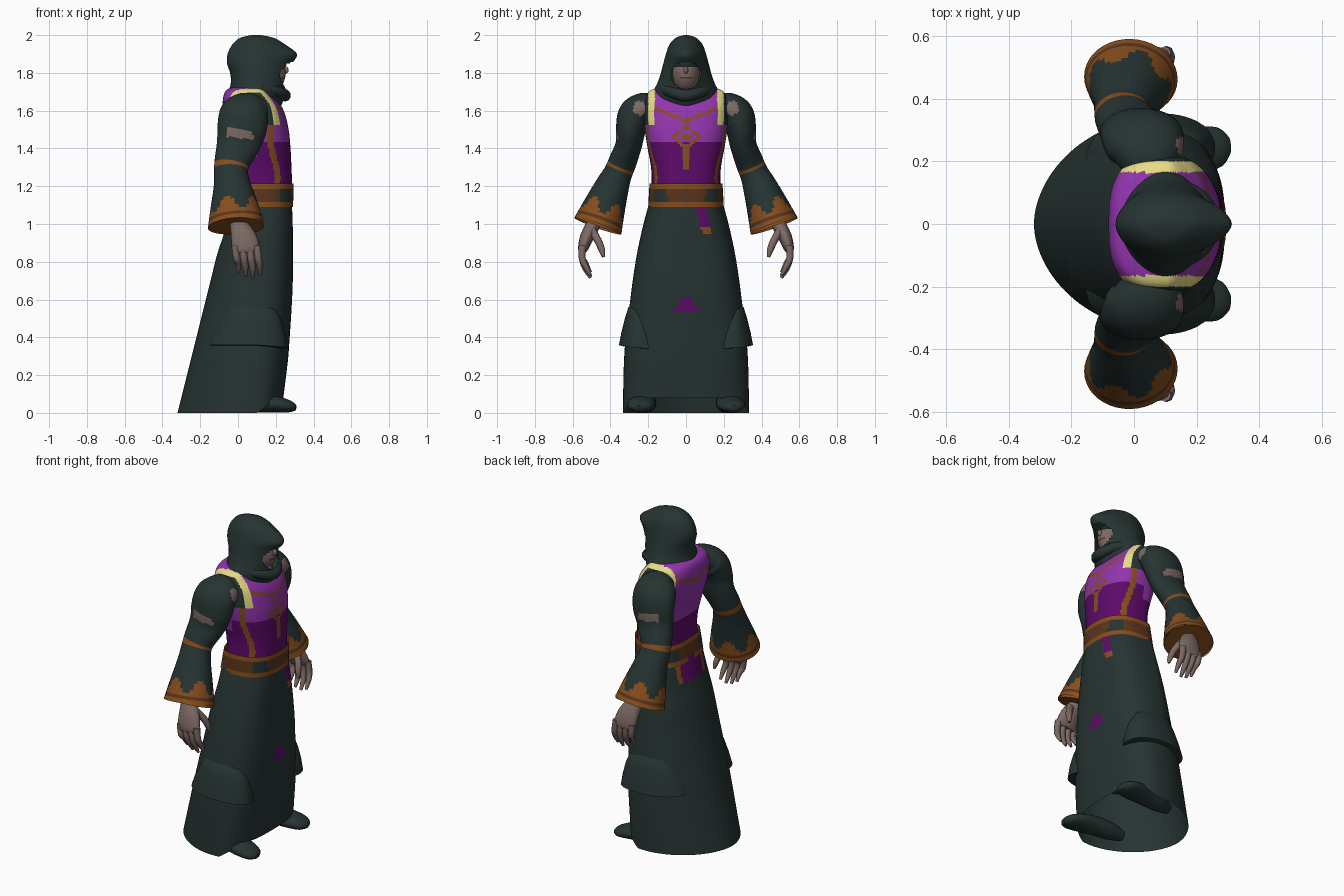
import bpy, bmesh, math
from mathutils import Vector

if "Cube" in bpy.data.objects:
    bpy.data.objects.remove(bpy.data.objects["Cube"])

COLOURS = {
    "dark_green_cloth": (.019, .034, .032), "light_purple": (.29, .035, .42),
    "deep_purple": (.11, .003, .14), "orange_brown_trim": (.24, .075, .012),
    "belt_leather": (.10, .035, .012), "cream_strap": (.80, .72, .24),
    "skin": (.20, .14, .125), "hood_shade": (.012, .018, .018),
}
GREEN, LIGHT, DEEP, BROWN, LEATHER, CREAM, SKIN, SHADE = range(len(COLOURS))
MATERIALS = []
for key, rgb in COLOURS.items():
    m = bpy.data.materials.new(key)
    m.use_nodes = True
    m.diffuse_color = (*rgb, 1)
    bsdf = m.node_tree.nodes["Principled BSDF"]
    bsdf.inputs["Base Color"].default_value = (*rgb, 1)
    bsdf.inputs["Roughness"].default_value = .9
    MATERIALS.append(m)


def finish(name, bm, paint, cut=None):
    """Turn a bmesh into an object, coloured by paint(face centre, face)."""
    if cut:
        doomed = [f for f in bm.faces if cut(f.calc_center_median())]
        bmesh.ops.delete(bm, geom=doomed, context="FACES")
    bmesh.ops.recalc_face_normals(bm, faces=bm.faces)
    me = bpy.data.meshes.new(name)
    for f in bm.faces:
        f.smooth = True
        f.material_index = paint(f.calc_center_median(), f) if callable(paint) else paint
    bm.to_mesh(me)
    bm.free()
    for m in MATERIALS:
        me.materials.append(m)
    me.set_sharp_from_angle(angle=math.radians(50))
    ob = bpy.data.objects.new(name, me)
    bpy.context.collection.objects.link(ob)


def skin_rings(name, rings, paint, closed=True, caps=False, cut=None, uv_paint=None):
    """Bridge a list of equal-length point rings."""
    bm = bmesh.new()
    vs = [[bm.verts.new(p) for p in ring] for ring in rings]
    n, uv = len(rings[0]), []
    for i in range(len(vs) - 1):
        for j in range(n if closed else n - 1):
            k = (j + 1) % n
            bm.faces.new((vs[i][j], vs[i][k], vs[i + 1][k], vs[i + 1][j]))
            uv.append(((i + .5) / (len(vs) - 1), (j + .5) / n * math.tau))
    if caps:
        for ring in (vs[0], vs[-1]):
            bm.faces.new(ring)
            uv.append((0, 0))
    bm.faces.index_update()
    if uv_paint:
        paint = lambda c, f: uv_paint(c, *uv[f.index])
    finish(name, bm, paint, cut)


def resample(rows, count):
    """Smooth curve through the rows, as count + 1 rows."""
    out, last = [], len(rows) - 1
    for s in range(count + 1):
        u = s / count * last
        i = min(int(u), last - 1)
        t = u - i
        quad = (rows[max(i - 1, 0)], rows[i], rows[i + 1], rows[min(i + 2, last)])
        out.append([b + t * (c - a) / 2 + t * t * (a - 2.5 * b + 2 * c - d / 2)
                    + t ** 3 * (1.5 * (b - c) + (d - a) / 2) for a, b, c, d in zip(*quad)])
    return out


def oval(z, back, front, width, a, mid, front_e=1, back_e=1, grow=0):
    """Point on a body outline with separate front and back shapes."""
    c, s = math.cos(a), math.sin(a)
    e = front_e if c > 0 else back_e
    reach = (front - mid if c > 0 else mid - back) + grow
    return Vector((mid + reach * math.copysign(abs(c) ** e, c),
                   (width + grow) * math.copysign(abs(s) ** e, s), z))


def body(rows, count, n, mid, fe=1, be=1, grow=0):
    return [[oval(*r, math.tau * j / n, mid, fe, be, grow) for j in range(n)]
            for r in resample(rows, count)]


def tube(rows, count, n, ref=(1, 0, 0), side=1):
    """Rings along a path of (x, y, z, radius along ref, other radius)."""
    rows = resample(rows, count)
    pts, rings = [Vector(r[:3]) for r in rows], []
    for i, p in enumerate(pts):
        t = (pts[min(i + 1, count)] - pts[max(i - 1, 0)]).normalized()
        u = Vector(ref)
        u = (u - t * u.dot(t)).normalized()
        v = t.cross(u)
        ring = [p + u * rows[i][3] * math.cos(a) + v * rows[i][4] * math.sin(a)
                for a in (math.tau * j / n for j in range(n))]
        rings.append([Vector((q.x, q.y * side, q.z)) for q in ring])
    return rings


# Robe skirt, raised over the feet at the front
SKIRT = [(1.12, -.035, .285, .193), (.98, -.065, .29, .23), (.84, -.11, .29, .26),
         (.7, -.145, .29, .282), (.56, -.18, .284, .3), (.42, -.215, .275, .318),
         (.28, -.25, .265, .328), (.14, -.285, .253, .332), (0, -.32, .24, .334)]


def skirt_paint(c, f):
    if c.x > .2 and .53 < c.z < .63 and abs(c.y) < .075 * (.635 - c.z) / .1:
        return DEEP
    if c.x > .2 and .95 < c.z and abs(c.y - .075 - (1.1 - c.z) * .25) < .025:
        return DEEP if c.z > .98 else BROWN
    if c.x < 0 and c.z > .98 and abs(c.y) < .13:
        return DEEP if abs(c.y) < .1 else BROWN
    return GREEN


rings = body(SKIRT, 90, 120, .05, .72, 1.08)
for ring in rings:
    for p in ring:
        p.z += .08 * max(0, 1 - p.z / .3) * min(1, max(0, (p.x - .1) / .12))
skin_rings("robe_skirt", rings, skirt_paint)

# Torso with seams, straps and chest ornament
TORSO = [(1.08, -.03, .28, .19), (1.2, 0, .286, .182), (1.3, .0, .283, .185),
         (1.4, -.02, .278, .203), (1.5, -.05, .268, .218), (1.6, -.075, .242, .222),
         (1.66, -.08, .2, .215), (1.71, -.06, .15, .185), (1.73, 0, .1, .08)]


def torso_paint(c, f):
    y, z = abs(c.y), c.z
    if z > 1.52 and y > .2:
        return GREEN
    if z > 1.52 and y > .165 and c.x > -.07:
        return CREAM
    if z < 1.56 and abs(c.x - .19 - .02 * math.sin((1.35 - z) * 14)) < .016:
        return BROWN
    if abs(z - 1.545 - .42 * y) < .009 and c.x > .12:
        return BROWN
    if c.x < 0 and abs(z - 1.6 - .3 * y) < .01:
        return BROWN
    diamond = y * .8 + abs(z - 1.46)
    if c.x > .2 and (.05 < diamond < .066 or diamond < .024
                     or (y < .016 and 1.29 < z < 1.4)):
        return BROWN
    return LIGHT if z > (1.43 if c.x > .1 else 1.36) else DEEP


skin_rings("torso", body(TORSO, 72, 128, .1, .8, .7), torso_paint, caps=True)


# Belt
def belt_paint(c, f):
    if abs(c.z - 1.155) > .035:
        return BROWN
    return GREEN if .1 < abs(c.y) < .17 else LEATHER


BELT = [(1.09, -.03, .28, .19), (1.15, -.018, .284, .187), (1.215, -.005, .285, .183)]
skin_rings("belt", body(BELT, 12, 64, .1, .8, .7, grow=.01), belt_paint)

# Hood with a face opening and a forward peak
HOOD = [(2.0, .07, .12, .012), (1.985, .01, .19, .055), (1.95, -.03, .25, .088),
        (1.9, -.055, .312, .106), (1.85, -.058, .288, .12), (1.8, -.042, .272, .133),
        (1.75, -.038, .262, .15), (1.7, -.05, .25, .172), (1.655, -.065, .24, .165),
        (1.62, -.02, .22, .11), (1.615, .04, .16, .05)]
skin_rings("hood", body(HOOD, 60, 72, .1, 1.2, 1.1), GREEN, caps=True,
           cut=lambda c: c.x > .15 and (c.y / .078) ** 2 + ((c.z - 1.787) / .075) ** 2 < 1)
skin_rings("collar_fold", tube([(.12, .13, 1.72, .03, .03), (.21, .08, 1.7, .03, .03),
                                (.25, 0, 1.68, .032, .03), (.21, -.08, 1.7, .03, .03),
                                (.12, -.13, 1.72, .03, .03)], 20, 10, (0, 0, 1)), GREEN, caps=True)


# Head, shaded under the hood
def ball(name, centre, size, paint):
    bm = bmesh.new()
    bmesh.ops.create_uvsphere(bm, u_segments=40, v_segments=32, radius=1)
    for v in bm.verts:
        v.co = Vector(centre) + Vector(a * b for a, b in zip(v.co, size))
    finish(name, bm, paint)


def face_paint(c, f):
    if c.z > 1.835:
        return SHADE
    return LEATHER if abs(c.z - 1.775) < .005 and abs(c.y) < .028 else SKIN


ball("head", (.16, 0, 1.8), (.092, .072, .105), face_paint)
ball("nose", (.25, 0, 1.815), (.018, .012, .02), SKIN)

# Sleeves, hands, feet and side flaps
ARM = [(.04, .16, 1.63, .07, .06), (.04, .22, 1.615, .115, .082), (.03, .268, 1.575, .13, .092),
       (.02, .292, 1.5, .13, .08), (0, .303, 1.42, .115, .07), (-.03, .335, 1.33, .095, .074),
       (-.037, .36, 1.27, .09, .076), (-.03, .39, 1.2, .1, .09), (-.02, .428, 1.1, .125, .11),
       (-.01, .467, .99, .15, .132)]
LINING = [(-.01, .467, .99, .148, .13), (-.01, .45, 1.04, .11, .1), (-.01, .44, 1.1, .04, .04)]


def sleeve_paint(c, t, a):
    t, y = t * 9, abs(c.y)
    if t > 8.15 + .28 * math.cos(5 * a):
        return LEATHER if 8.62 < t < 8.7 else BROWN
    if 5.25 < t < 5.65:
        return BROWN
    outer = y > .33 and abs(c.x - .01) < .07 and abs(c.z - 1.48 + .1 * c.x) < .024
    front = (Vector((c.x, y, c.z)) - Vector((.135, .245, 1.61))).length < .04
    return SKIN if outer or front else GREEN


PALM = [(-.01, .46, 1.08, .04, .035), (.005, .49, 1.0, .048, .038), (.03, .525, .93, .068, .036),
        (.042, .545, .87, .072, .027), (.045, .545, .85, .06, .018)]
FOOT = [(-.08, .2, .045, .03, .03), (0, .21, .052, .052, .05), (.1, .22, .054, .062, .052),
        (.2, .235, .046, .075, .044), (.275, .248, .033, .062, .031), (.306, .252, .025, .025, .014)]

for side, label in ((1, "left"), (-1, "right")):
    skin_rings(label + "_sleeve", tube(ARM, 63, 40, side=side), GREEN, uv_paint=sleeve_paint)
    skin_rings(label + "_cuff_lining", tube(LINING, 6, 40, side=side),
               lambda c, f: BROWN if c.z < 1.04 else GREEN, caps=True)
    skin_rings(label + "_palm", tube(PALM, 12, 16, side=side), SKIN, caps=True)
    for k in range(4):
        x, drop = -.015 + .038 * k, (.03, .008, 0, .014)[k]
        finger = [(x, .548, .885, .02, .02), (x + .008, .55, .82, .019, .018),
                  (x + .016, .532, .762 + drop, .016, .015),
                  (x + .018, .505, .715 + drop, .008, .008)]
        skin_rings(f"{label}_finger_{k + 1}", tube(finger, 9, 8, side=side), SKIN, caps=True)
    thumb = [(.05, .5, .97, .022, .022), (.09, .465, .91, .02, .02),
             (.105, .445, .86, .016, .017), (.11, .437, .825, .008, .008)]
    skin_rings(label + "_thumb", tube(thumb, 9, 8, side=side), SKIN, caps=True)
    skin_rings(label + "_shoe", tube(FOOT, 15, 20, (0, 1, 0), side), GREEN, caps=True)

    # Flap: a sector of the skirt that bells out, then tucks back in
    flap = []
    for z, grow, spread in ((.58, -.01, .4), (.56, .012, .58), (.5, .026, .75),
                            (.43, .038, .88), (.36, .046, .95), (.355, -.02, .95)):
        t = (.7 - z) / .7
        row = (z, -.145 - .175 * t, .29 - .045 * t ** 2, .282 + .055 * t)
        arc = []
        for j in range(25):
            s = j / 12 - 1
            edge = grow * (1 - s ** 6) - .012 * s ** 6
            p = oval(*row, 1.5 + spread * s, .05, .72, 1.08, edge)
            arc.append(Vector((p.x, p.y * side, p.z - .02 * max(0, -s))))
        flap.append(arc)
    skin_rings(label + "_side_flap", flap, GREEN, closed=False)
